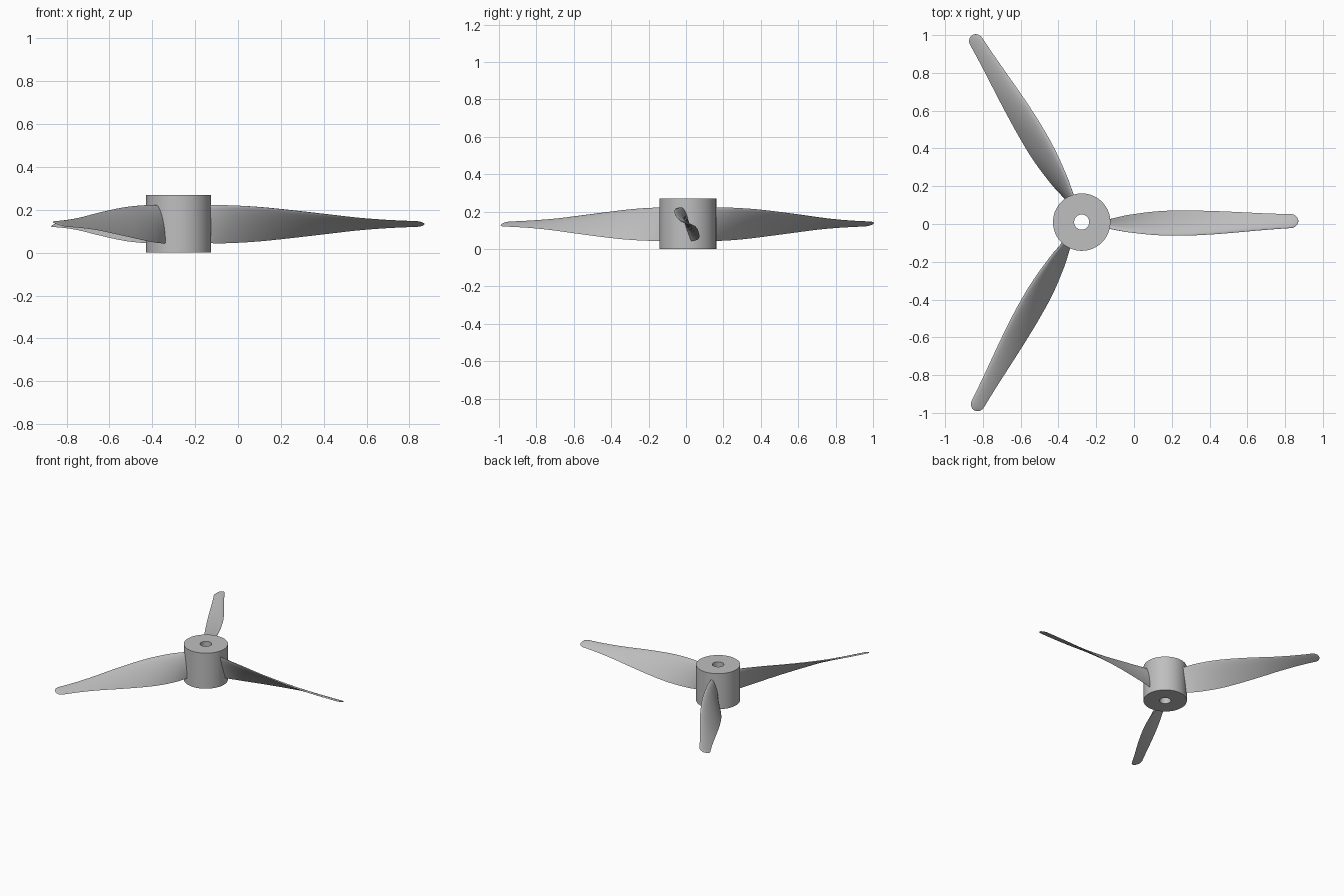
import bpy, bmesh, math
from mathutils import Vector, Matrix

cube = bpy.data.objects.get("Cube")
if cube:
    bpy.data.objects.remove(cube)

HUB = Vector((-0.277, 0.01, 0))
HUB_R, BORE_R, HEIGHT = 0.152, 0.04, 0.27
BLADE_Z, TIP, ROUND = 0.133, 1.147, 0.04

metal = bpy.data.materials.new("light grey")
metal.use_nodes = True
GREY = (0.52, 0.52, 0.52, 1)
metal.diffuse_color = GREY
metal.node_tree.nodes["Principled BSDF"].inputs["Base Color"].default_value = GREY


def finish(bm, name, matrix):
    bmesh.ops.recalc_face_normals(bm, faces=bm.faces)
    mesh = bpy.data.meshes.new(name)
    bm.to_mesh(mesh)
    bm.free()
    mesh.materials.append(metal)
    obj = bpy.data.objects.new(name, mesh)
    bpy.context.collection.objects.link(obj)
    obj.matrix_world = matrix
    bpy.ops.object.select_all(action="DESELECT")
    obj.select_set(True)
    bpy.context.view_layer.objects.active = obj
    bpy.ops.object.shade_smooth_by_angle(angle=math.radians(40))
    return obj


def bridge(bm, a, b):
    n = len(a)
    for i in range(n):
        j = (i + 1) % n
        bm.faces.new((a[i], a[j], b[j], b[i]))


# Hub: a cylinder with a through bore
bm = bmesh.new()
rings = []
for r, z in ((HUB_R, 0), (HUB_R, HEIGHT), (BORE_R, HEIGHT), (BORE_R, 0)):
    rings.append([bm.verts.new((r * math.cos(k * math.tau / 64),
                                r * math.sin(k * math.tau / 64), z)) for k in range(64)])
for i in range(4):
    bridge(bm, rings[i], rings[(i + 1) % 4])
finish(bm, "hub", Matrix.Translation(HUB))

# Blade stations: radius, chord, pitch in degrees, sideways offset, thickness
STATIONS = [
    (0.11, 0.180, 77, -0.010, 0.024),
    (0.24, 0.198, 63, -0.008, 0.024),
    (0.40, 0.201, 51, -0.006, 0.022),
    (0.55, 0.182, 43, -0.005, 0.019),
    (0.70, 0.152, 36, -0.003, 0.016),
    (0.85, 0.118, 28, 0.000, 0.013),
    (1.00, 0.091, 22, 0.003, 0.010),
    (TIP, 0.076, 18, 0.006, 0.008),
]


def station(r):
    """Smoothly interpolated chord, pitch, offset and thickness at a radius."""
    i = max(k for k in range(len(STATIONS) - 1) if STATIONS[k][0] <= r)
    p = [STATIONS[min(max(k, 0), len(STATIONS) - 1)] for k in range(i - 1, i + 3)]
    t = (r - p[1][0]) / (p[2][0] - p[1][0])
    out = []
    for c in range(1, 5):
        a, b, d, e = (q[c] for q in p)
        out.append(b + 0.5 * t * (d - a + t * (2 * a - 5 * b + 4 * d - e
                                               + t * (3 * (b - d) + e - a))))
    return out


def section(bm, r):
    """Airfoil ring: leading edge high, fuller upper surface."""
    chord, pitch, offset, thick = station(r)
    tip = max(0, (r - (TIP - ROUND)) / ROUND)
    scale = math.sqrt(max(0.002, 1 - tip * tip))
    chord, thick = chord * scale, thick * scale
    a = math.radians(pitch)
    along = Vector((0, math.cos(a), -math.sin(a)))
    normal = Vector((0, math.sin(a), math.cos(a)))
    ring = []
    for k in range(24):
        th = k * math.tau / 24
        u = (1 - math.cos(th)) / 2
        h = thick * 2.6 * math.sqrt(u) * (1 - u) * (0.75 if k <= 12 else -0.25)
        co = Vector((r, offset, BLADE_Z)) + along * (u - 0.5) * chord + normal * h
        ring.append(bm.verts.new(co))
    return ring


# Three blades around the hub
radii = [0.11 + (TIP - ROUND - 0.11) * k / 36 for k in range(37)]
radii += [TIP - ROUND + ROUND * math.sin(k * math.pi / 16) for k in range(1, 9)]
for n in range(3):
    bm = bmesh.new()
    rings = [section(bm, min(r, TIP)) for r in radii]
    for a, b in zip(rings, rings[1:]):
        bridge(bm, a, b)
    bm.faces.new(rings[0])
    bm.faces.new(rings[-1])
    turn = Matrix.Rotation(n * math.tau / 3, 4, "Z")
    finish(bm, f"blade_{n + 1}", Matrix.Translation(HUB) @ turn)
